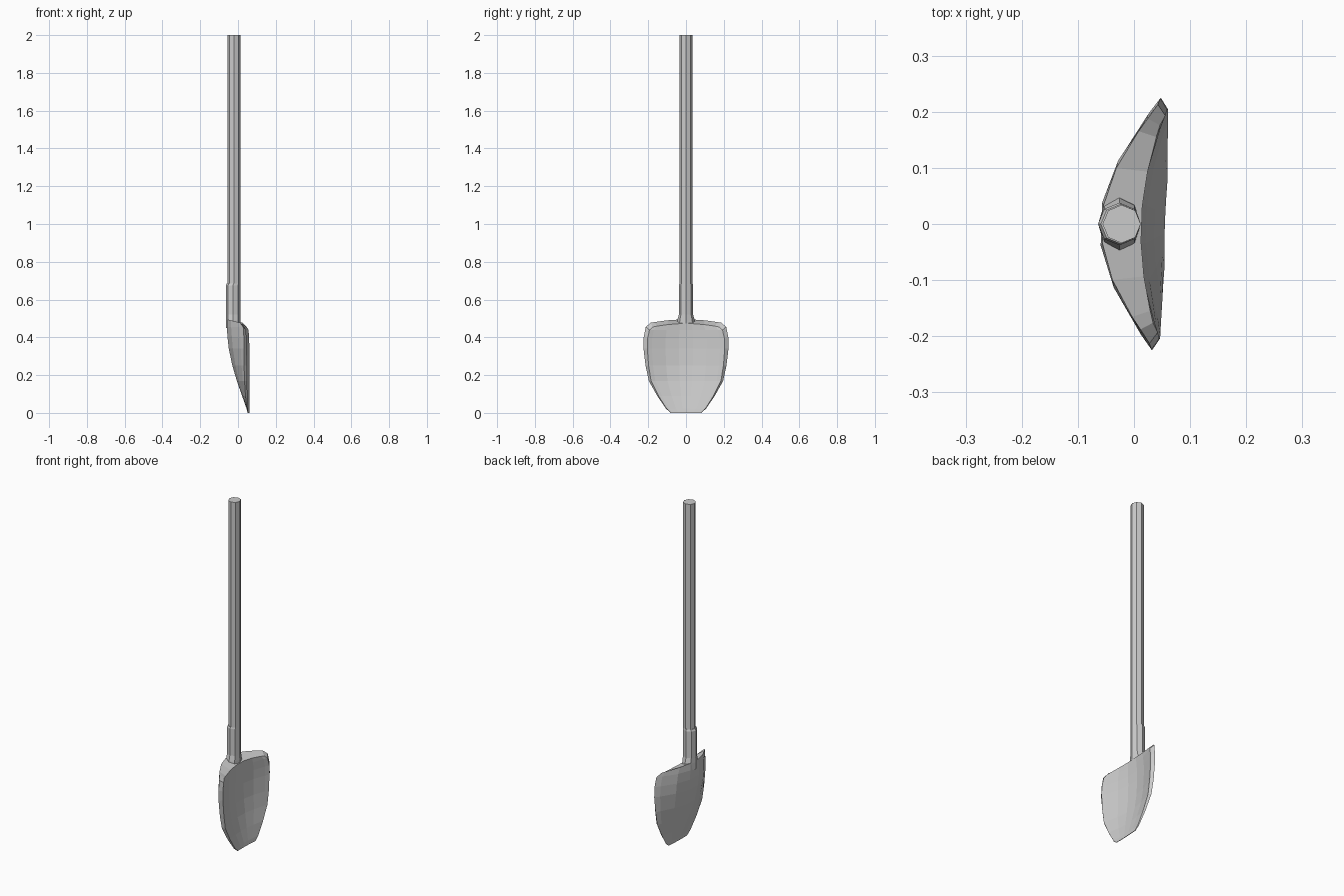
import bpy, bmesh, math
from mathutils import Vector

if "Cube" in bpy.data.objects:
    bpy.data.objects.remove(bpy.data.objects["Cube"])

CX = -0.022  # shaft axis


def finish(name, bm):
    bmesh.ops.recalc_face_normals(bm, faces=bm.faces)
    me = bpy.data.meshes.new(name)
    bm.to_mesh(me)
    bm.free()
    ob = bpy.data.objects.new(name, me)
    bpy.context.collection.objects.link(ob)
    return ob


def loft(name, rings):
    """Skin a stack of closed rings and cap both ends."""
    bm = bmesh.new()
    rows = [[bm.verts.new(p) for p in r] for r in rings]
    n = len(rows[0])
    for a, b in zip(rows, rows[1:]):
        for i in range(n):
            j = (i + 1) % n
            bm.faces.new((a[i], a[j], b[j], b[i]))
    # caps are strips between the two halves of each ring
    for r in (rows[0], rows[-1]):
        for i in range(n // 2 - 1):
            q = [r[i], r[i + 1], r[n - 2 - i], r[n - 1 - i]]
            bm.faces.new(q)
    return finish(name, bm)


def octagon(cx, rx, ry, z):
    return [Vector((cx + rx * math.cos(math.tau * i / 8),
                    ry * math.sin(math.tau * i / 8), z)) for i in range(8)]


# Wooden shaft
loft("shaft", [octagon(CX, 0.034, 0.034, z) for z in (0.6, 2.0)])

# Socket that grips the shaft and flares into the blade
loft("socket", [octagon(-0.026, 0.038, ry, z) if z < 0.68 else octagon(-0.024, 0.035, ry, z)
                for z, ry in ((0.45, 0.052), (0.49, 0.046), (0.52, 0.038),
                              (0.675, 0.038), (0.685, 0.035))])

# Blade: z, half width, back centre x, front centre x, back edge x, front edge x, rim inset
ROWS = [
    (0.000, 0.080, 0.052, 0.055, 0.054, 0.057, 0.002),
    (0.022, 0.106, 0.046, 0.051, 0.051, 0.056, 0.004),
    (0.090, 0.152, 0.021, 0.036, 0.045, 0.055, 0.007),
    (0.170, 0.197, -0.008, 0.020, 0.041, 0.054, 0.012),
    (0.250, 0.214, -0.033, 0.009, 0.040, 0.054, 0.016),
    (0.340, 0.225, -0.053, 0.006, 0.040, 0.053, 0.020),
    (0.400, 0.224, -0.060, 0.007, 0.039, 0.052, 0.020),
    (0.455, 0.213, -0.064, 0.009, 0.035, 0.049, 0.020),
    (0.495, 0.188, -0.060, 0.012, 0.018, 0.040, 0.012),
]
COLS = [(-1, 1), (-0.88, 0.8), (-0.53, 0.32), (-0.18, 0.06), (0.18, 0.06),
        (0.53, 0.32), (0.88, 0.8), (1, 1)]  # across, dish curve


def blade_ring(z, w, bc, fc, be, fe, inset):
    drop = 0.018 if z > 0.48 else 0.0
    low = 0.022 * max(0.0, (z - 0.35) / 0.145)
    ring = []
    for t, f in COLS:
        ring.append(Vector((bc + (be - bc) * f, t * w, z - drop * t * t)))
    for t, f in reversed(COLS):
        ring.append(Vector((fc + (fe - fc) * f, t * (w - inset), z - low - drop * t * t)))
    for p in ring:
        p.x += 0.035 * p.y  # slight twist of the blade
    return ring


loft("blade", [blade_ring(*r) for r in ROWS])
